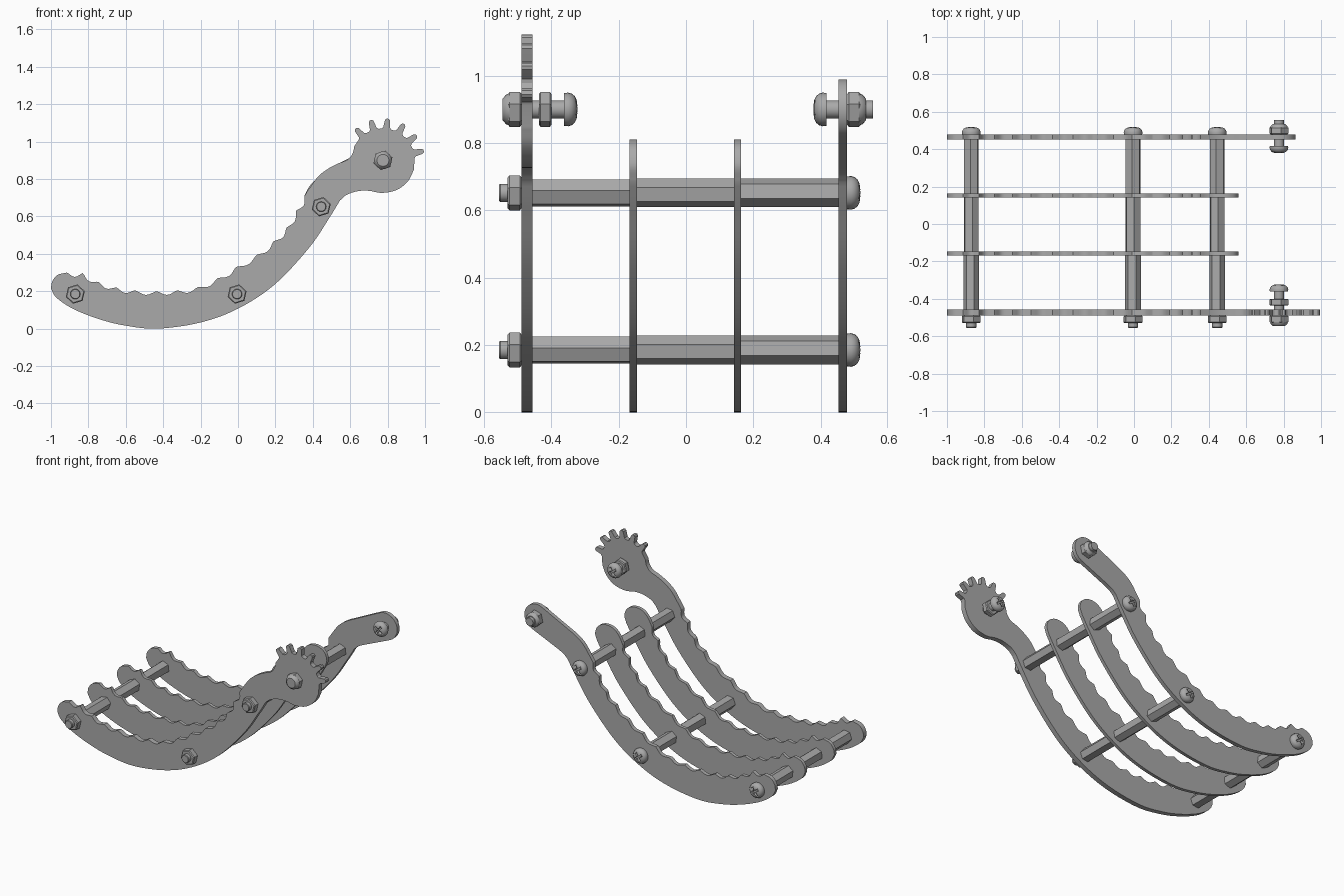
import bpy
import bmesh
from math import sin, cos, pi, radians
from mathutils import Vector, Matrix

old_cube = bpy.data.objects.get("Cube")
if old_cube:
    bpy.data.objects.remove(old_cube, do_unlink=True)

steel = bpy.data.materials.new("plain_grey")
steel.use_nodes = True
steel.diffuse_color = (0.4, 0.4, 0.4, 1)
steel.node_tree.nodes["Principled BSDF"].inputs["Base Color"].default_value = (0.4, 0.4, 0.4, 1)


def finish(name, bm, angle=30):
    bmesh.ops.recalc_face_normals(bm, faces=bm.faces)
    mesh = bpy.data.meshes.new(name)
    bm.to_mesh(mesh)
    bm.free()
    mesh.materials.append(steel)
    obj = bpy.data.objects.new(name, mesh)
    bpy.context.collection.objects.link(obj)
    bpy.ops.object.select_all(action="DESELECT")
    obj.select_set(True)
    bpy.context.view_layer.objects.active = obj
    bpy.ops.object.shade_smooth_by_angle(angle=radians(angle))
    return obj


def spline(points, steps=6):
    """Smooth curve through the points, end points included."""
    pts = [Vector(p) for p in points]
    pts = [2 * pts[0] - pts[1]] + pts + [2 * pts[-1] - pts[-2]]
    out = []
    for a, b, c, d in zip(pts, pts[1:], pts[2:], pts[3:]):
        for i in range(steps):
            t = i / steps
            out.append(0.5 * (2 * b + (c - a) * t + (2 * a - 5 * b + 4 * c - d) * t ** 2
                              + (3 * b - a - 3 * c + d) * t ** 3))
    return out + [pts[-2]]


def scallops(tips, depth=0.022, steps=8):
    """Row of rounded notches between successive tips, cut to the left of travel."""
    out = []
    for a, b in zip(tips, tips[1:]):
        a, b = Vector(a), Vector(b)
        d = (b - a).normalized()
        inward = Vector((-d.y, d.x))
        for i in range(steps):
            t = i / steps
            out.append(a.lerp(b, t) + inward * depth * sin(pi * t) ** 1.4)
    return out + [Vector(tips[-1])]


def plate(name, outline, y0, y1):
    bm = bmesh.new()
    loop = []
    for p in outline:
        if not loop or (p - loop[-1]).length > 0.001:
            loop.append(p)
    face = bm.faces.new([bm.verts.new((p.x, y0, p.y)) for p in loop])
    new = bmesh.ops.extrude_face_region(bm, geom=[face])["geom"]
    bmesh.ops.translate(bm, vec=(0, y1 - y0, 0),
                        verts=[v for v in new if isinstance(v, bmesh.types.BMVert)])
    return finish(name, bm)


def lathe(name, x, z, profile, sides=24, turn=0):
    """Closed solid along y from (y, radius) pairs."""
    bm = bmesh.new()
    rings = [[bm.verts.new((x + r * cos(2 * pi * i / sides + turn), y,
                            z + r * sin(2 * pi * i / sides + turn))) for i in range(sides)]
             for y, r in profile]
    for a, b in zip(rings, rings[1:]):
        for i in range(sides):
            j = (i + 1) % sides
            bm.faces.new((a[i], a[j], b[j], b[i]))
    bm.faces.new(rings[0])
    bm.faces.new(rings[-1])
    return finish(name, bm, 35 if sides > 6 else 10)


def nut(name, x, z, y0, y1, turn=0.3):
    return lathe(name, x, z, [(y0, 0.047), (y0 + 0.005, 0.053), (y1 - 0.005, 0.053), (y1, 0.047)], 6, turn)


def screw_head(name, x, z, base, way):
    """Domed head with a cross recess, rising from base along way (+1 or -1)."""
    rise = [(0, 0.049), (0.012, 0.05), (0.022, 0.047), (0.031, 0.04), (0.037, 0.028), (0.039, 0.012)]
    head = lathe(name, x, z, [(base + way * h, r) for h, r in rise])
    for k in range(2):
        bm = bmesh.new()
        size = Matrix.Diagonal((0.056, 0.034, 0.012, 1))
        spin = Matrix.Rotation(radians(35 + 90 * k), 4, "Y")
        bmesh.ops.create_cube(bm, size=1, matrix=Matrix.Translation((x, base + way * 0.04, z)) @ spin @ size)
        cutter = finish("cross_cutter", bm)
        cutter.hide_render = True
        bpy.context.view_layer.objects.active = head
        mod = head.modifiers.new("cross", "BOOLEAN")
        mod.operation, mod.object, mod.solver = "DIFFERENCE", cutter, "EXACT"
        bpy.ops.object.modifier_apply(modifier=mod.name)
        bpy.data.objects.remove(cutter, do_unlink=True)
    return head


# Shared rib outline: outer belly, then the scalloped inner edge back to the tip
belly = spline([(-1, 0.215), (-0.97, 0.165), (-0.88, 0.105), (-0.74, 0.05), (-0.6, 0.016), (-0.43, 0),
                (-0.2, 0.033), (0, 0.107), (0.195, 0.235), (0.38, 0.432), (0.49, 0.595), (0.545, 0.685)])
teeth = scallops([(0.355, 0.71), (0.31, 0.63), (0.26, 0.54), (0.19, 0.467), (0.1, 0.395), (-0.01, 0.33),
                  (-0.11, 0.27), (-0.215, 0.222), (-0.325, 0.205), (-0.435, 0.2), (-0.55, 0.205),
                  (-0.65, 0.22), (-0.745, 0.25), (-0.83, 0.297), (-0.915, 0.3)])
tip = spline([(-0.915, 0.3), (-0.965, 0.287), (-0.993, 0.253), (-1, 0.215)])[:-1]

# Inner ribs with a short rounded end
rib_end = spline([(0.545, 0.685), (0.56, 0.735), (0.54, 0.785), (0.49, 0.81), (0.43, 0.803),
                  (0.385, 0.765), (0.355, 0.71)])
for label, y in (("front", -0.157), ("back", 0.153)):
    plate("inner_rib_" + label, belly + rib_end + teeth + tip, y - 0.011, y + 0.011)

# Back plate with a plain pivot arm
PX, PZ = 0.775, 0.9
shoulder = spline([(0.54, 0.885), (0.485, 0.857), (0.43, 0.815), (0.385, 0.755), (0.355, 0.71)])
eye = [Vector((PX + 0.09 * cos(radians(a)), PZ + 0.09 * sin(radians(a)))) for a in range(-65, 116, 10)]
arm = spline([(0.545, 0.685), (0.575, 0.712), (0.62, 0.735)])
plate("back_plate", belly + arm + eye + shoulder + teeth + tip, 0.453, 0.479)

# Front plate with a partial gear
neck = spline([(0.545, 0.685), (0.58, 0.715), (0.64, 0.735), (0.7, 0.737), (0.77, 0.726), (0.85, 0.742),
               (0.91, 0.79), (0.94, 0.85)])
gear = []
for k in range(6):
    mid = 13 + 23.5 * k
    for off, r in ((-9, 0.17), (-6, 0.177), (-4.5, 0.2), (-3.5, 0.217), (-1.5, 0.224),
                   (1.5, 0.224), (3.5, 0.217), (4.5, 0.2), (6, 0.177), (9, 0.17)):
        a = radians(mid + off)
        gear.append(Vector((PX + r * cos(a), PZ + r * sin(a))))
flare = spline([(0.622, 0.975), (0.612, 0.935), (0.585, 0.903), (0.54, 0.885)])
plate("front_gear_plate", belly + neck + gear + flare + shoulder + teeth + tip, -0.489, -0.456)

# Cross rods: three hex spacers, a front nut on a stud and a back screw each
for label, x, z in (("tip", -0.87, 0.185), ("middle", -0.005, 0.185), ("upper", 0.445, 0.652)):
    sections = ((-0.457, -0.168, 0.15), (-0.146, 0.142, 0.4), (0.164, 0.454, 0.65))
    for i, (y0, y1, turn) in enumerate(sections):
        lathe(f"{label}_spacer_{i + 1}", x, z, [(y0, 0.043), (y1, 0.043)], 6, turn)
    nut(label + "_nut", x, z, -0.53, -0.489)
    lathe(label + "_stud", x, z, [(-0.556, 0.024), (-0.552, 0.027), (-0.46, 0.027)])
    screw_head(label + "_screw", x, z, 0.479, 1)

# Pivot bolts with lock nuts, heads facing inward
for label, way, plate_y, head_y, end_y in (("front", -1, 0.489, 0.362, 0.54), ("back", 1, 0.479, 0.418, 0.556)):
    nut(label + "_pivot_nut", PX, PZ, *sorted((way * plate_y, way * (plate_y + 0.04))))
    collar = [(plate_y + 0.036, 0.047), (plate_y + 0.046, 0.044), (plate_y + 0.056, 0.032)]
    lathe(label + "_pivot_collar", PX, PZ, [(way * y, r) for y, r in collar])
    lathe(label + "_pivot_shaft", PX, PZ, [(way * head_y, 0.027), (way * end_y, 0.027)])
    screw_head(label + "_pivot_screw", PX, PZ, way * head_y, -way)
nut("front_pivot_spacer_nut", PX, PZ, -0.437, -0.4)
